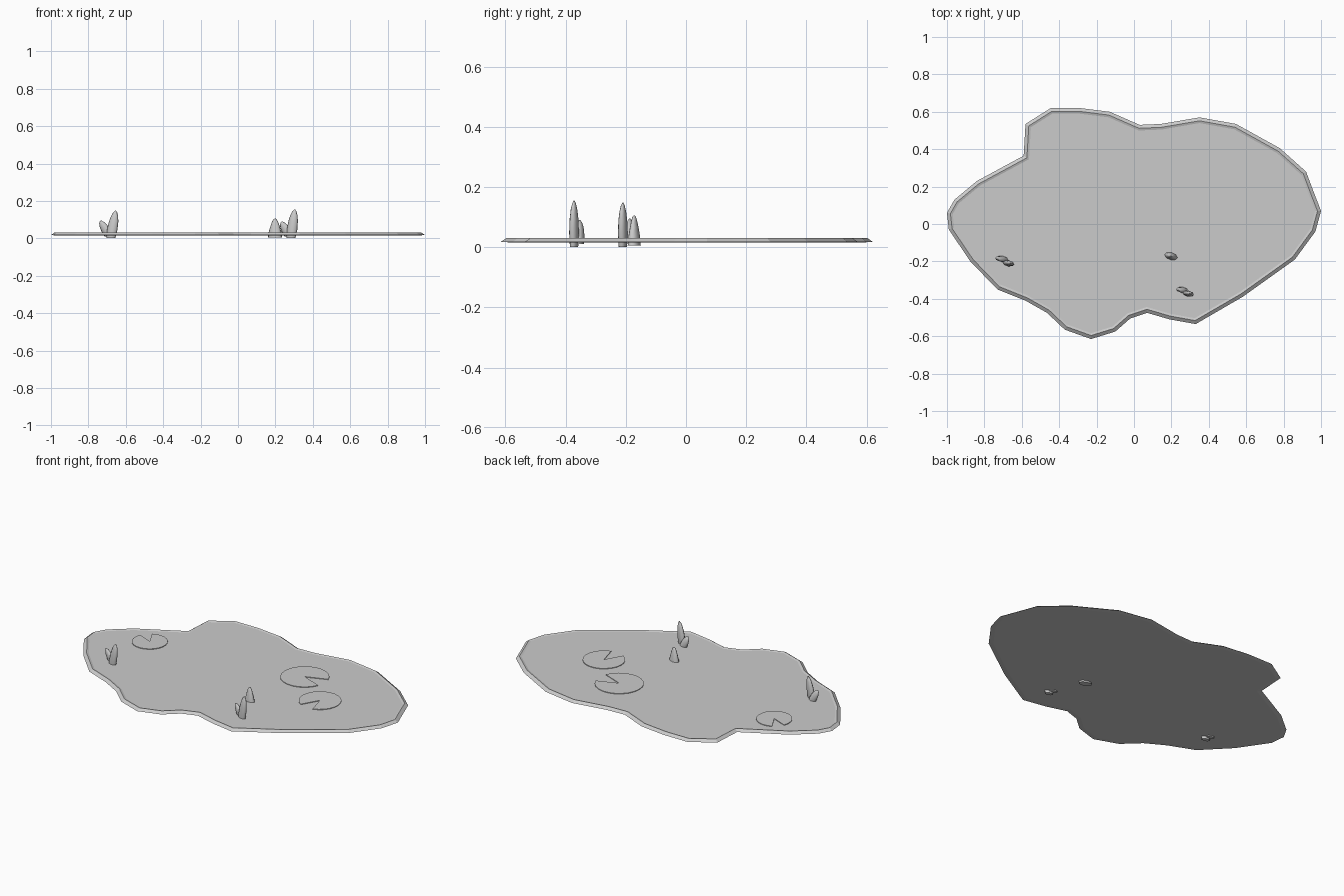
import bpy, bmesh, math
from mathutils import Vector

if "Cube" in bpy.data.objects:
    bpy.data.objects.remove(bpy.data.objects["Cube"])

# Shoreline, clockwise seen from above
SHORE = [(1.0, .07), (.97, -.04), (.86, -.19), (.58, -.39), (.33, -.535), (.19, -.51),
         (.07, -.475), (-.02, -.505), (-.10, -.575), (-.23, -.615), (-.37, -.565),
         (-.465, -.475), (-.58, -.41), (-.73, -.35), (-.875, -.2), (-.99, -.03),
         (-1.0, .06), (-.96, .13), (-.84, .23), (-.59, .365), (-.58, .535), (-.445, .62),
         (-.29, .62), (-.13, .60), (.03, .53), (.145, .535), (.35, .57), (.545, .535),
         (.78, .405), (.92, .28), (.965, .16)]


def finish(bm, name):
    bmesh.ops.recalc_face_normals(bm, faces=bm.faces)
    me = bpy.data.meshes.new(name)
    bm.to_mesh(me)
    bm.free()
    ob = bpy.data.objects.new(name, me)
    bpy.context.collection.objects.link(ob)
    return ob


def loft(name, rings, caps=True):
    """Skin a list of equal-length point rings, capping both ends."""
    bm = bmesh.new()
    vs = [[bm.verts.new(p) for p in r] for r in rings]
    n = len(vs[0])
    for a, b in zip(vs, vs[1:]):
        for i in range(n):
            j = (i + 1) % n
            bm.faces.new((a[i], a[j], b[j], b[i]))
    if caps:
        bm.faces.new(vs[0])
        bm.faces.new(vs[-1])
    return finish(bm, name)


def inset(d, z):
    """Shoreline moved inward by d, at height z."""
    out, n = [], len(SHORE)
    for i in range(n):
        a, p, b = (Vector(SHORE[k % n]) for k in (i - 1, i, i + 1))
        d1, d2 = (p - a).normalized(), (b - p).normalized()
        n1, n2 = Vector((d1.y, -d1.x)), Vector((d2.y, -d2.x))
        m = (n1 + n2).normalized()
        q = p + m * d / max(m.dot(n1), .5)
        out.append((q.x, q.y, z))
    return out


# Water slab with a raised bevelled bank
loft("pond", [inset(.025, .016), inset(0, .018), inset(.018, .031), inset(.03, .027)])


# Lily pads: thin discs with a wedge notch
def lily_pad(name, x, y, r, a0, a1):
    start, sweep = math.radians(a1), math.radians(360 - (a1 - a0))
    pts = [(x, y)] + [(x + r * math.cos(start + sweep * i / 20),
                       y + r * math.sin(start + sweep * i / 20)) for i in range(21)]
    loft(name, [[(px, py, z) for px, py in pts] for z in (.024, .0305)])


lily_pad("lily_pad_left", -.67, .13, .097, 118, 158)
lily_pad("lily_pad_back", .27, .24, .132, -22, 20)
lily_pad("lily_pad_right", .51, .04, .115, 240, 285)


# Reed blades: flattened, pointed, leaning sections
def reed(name, base, tip, w, profile):
    b, t = Vector(base), Vector(tip)
    rings = []
    for f, k in profile:
        c = b.lerp(t, f)
        rings.append([(c.x + w * k * math.cos(i * math.pi / 4),
                       c.y + w * k * .58 * math.sin(i * math.pi / 4)
                       - w * k * .2 * math.cos(i * math.pi / 4), c.z)
                      for i in range(8)])
    ob = loft(name, rings)
    for p in ob.data.polygons:
        p.use_smooth = len(p.vertices) == 4


LEAF = [(0, .85), (.3, 1), (.6, .9), (.8, .68), (.93, .4), (1, .1)]
CONE = [(0, 1.1), (.3, .98), (.6, .72), (.85, .45), (.95, .28), (1, .08)]
reed("reed_left_tall", (-.68, -.21, .001), (-.655, -.21, .148), .028, LEAF)
reed("reed_left_short", (-.69, -.187, .01), (-.732, -.187, .095), .027, LEAF)
reed("reed_right_tall", (.283, -.372, .001), (.303, -.372, .155), .028, LEAF)
reed("reed_right_short", (.272, -.353, .01), (.236, -.353, .09), .027, LEAF)
reed("reed_back", (.198, -.172, .006), (.198, -.172, .106), .034, CONE)
